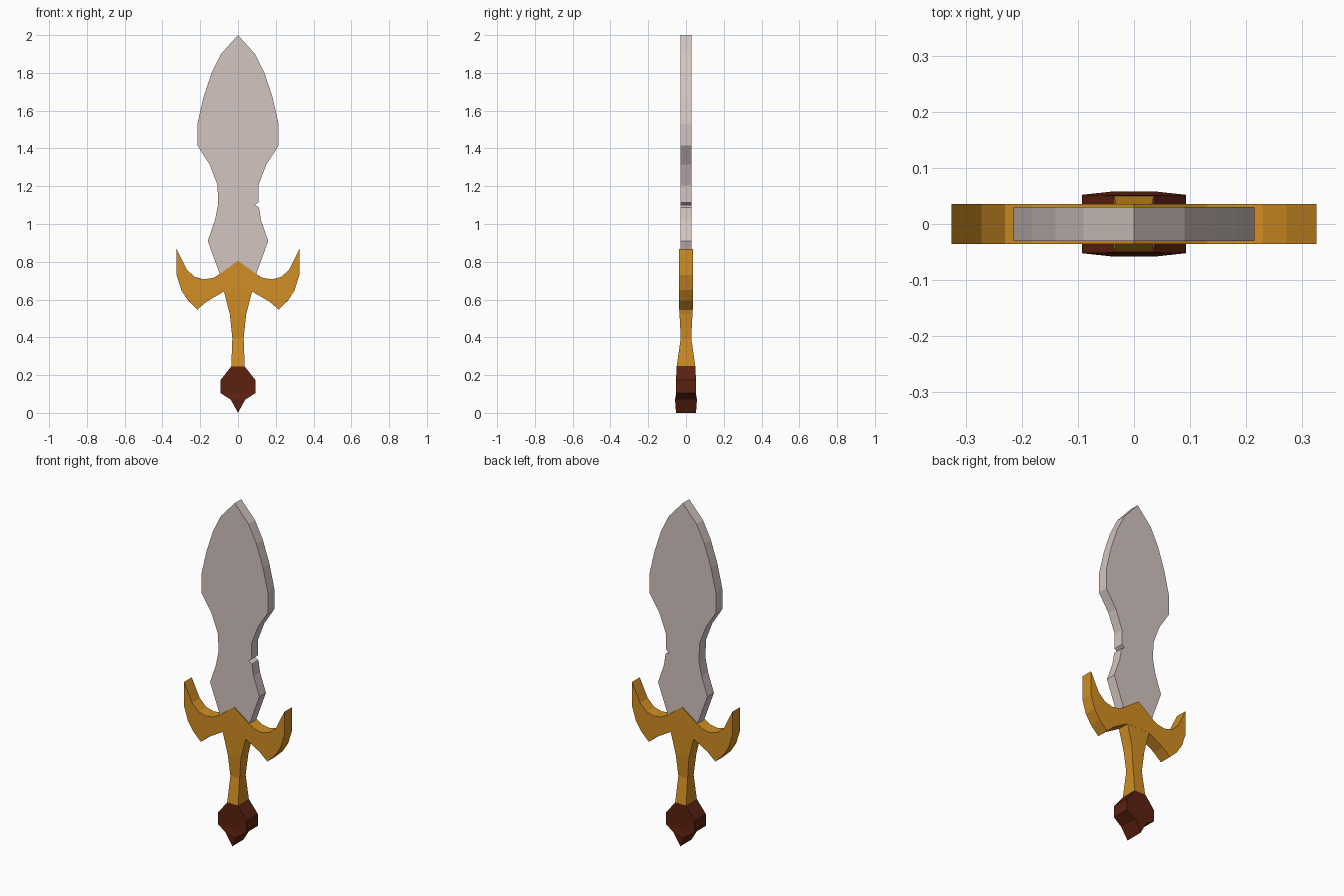
import bpy, bmesh

if "Cube" in bpy.data.objects:
    bpy.data.objects.remove(bpy.data.objects["Cube"])


def material(name, rgb):
    m = bpy.data.materials.new(name)
    m.diffuse_color = (*rgb, 1)
    m.use_nodes = True
    m.node_tree.nodes["Principled BSDF"].inputs["Base Color"].default_value = m.diffuse_color
    return m


STEEL = material("pale steel", (0.65, 0.56, 0.53))
GOLD = material("gold", (0.64, 0.27, 0.017))
MAROON = material("dark maroon", (0.108, 0.015, 0.005))


def slab(name, stations, mat):
    """Strip of cross-sections; each station is (x1, z1, x2, z2, half depth)."""
    bm = bmesh.new()
    rings = []
    for x1, z1, x2, z2, y in stations:
        rings.append([bm.verts.new(p) for p in
                      ((x1, -y, z1), (x2, -y, z2), (x2, y, z2), (x1, y, z1))])
    for a, b in zip(rings, rings[1:]):
        for i in range(4):
            j = (i + 1) % 4
            bm.faces.new((a[i], a[j], b[j], b[i]))
    bm.faces.new(rings[0])
    bm.faces.new(rings[-1])
    # collapse pointed ends into single edges
    bmesh.ops.remove_doubles(bm, verts=bm.verts, dist=0.0005)
    bmesh.ops.recalc_face_normals(bm, faces=bm.faces)
    me = bpy.data.meshes.new(name)
    bm.to_mesh(me)
    bm.free()
    me.materials.append(mat)
    ob = bpy.data.objects.new(name, me)
    bpy.context.collection.objects.link(ob)
    return ob


def rows(points):
    """Symmetric horizontal stations from (half width, z, half depth)."""
    return [(-x, z, x, z, y) for x, z, y in points]


# leaf-shaped blade with a small nick in the right edge
blade = rows([(x, z, 0.03) for x, z in (
    (0, 2.0), (0.09, 1.9), (0.14, 1.8), (0.183, 1.67), (0.215, 1.53),
    (0.215, 1.415), (0.15, 1.315), (0.108, 1.205))])
blade += [(-0.106, 1.115, 0.108, 1.115, 0.03),
          (-0.106, 1.1, 0.09, 1.1, 0.03),
          (-0.108, 1.088, 0.111, 1.088, 0.03)]
blade += rows([(0.122, 1.02, 0.03), (0.16, 0.91, 0.03),
               (0.1, 0.745, 0.03), (0.08, 0.69, 0.03)])
slab("blade", blade, STEEL)

# horned crossguard: upper and lower outline pairs, mirrored across the centre
D = 0.036
wing = [(0.325, 0.868, 0.325, 0.73, D), (0.272, 0.76, 0.30, 0.65, D),
        (0.23, 0.72, 0.265, 0.595, D), (0.18, 0.707, 0.215, 0.547, D),
        (0.13, 0.715, 0.165, 0.59, D), (0.1, 0.733, 0.075, 0.642, D)]
mirrored = [(-a, b, -c, d, y) for a, b, c, d, y in reversed(wing)]
slab("crossguard", wing + [(0, 0.806, 0, 0.642, D)] + mirrored, GOLD)

# waisted grip
slab("grip", rows([(0.074, 0.655, 0.0355), (0.074, 0.642, 0.0355),
                   (0.043, 0.52, 0.034), (0.03, 0.395, 0.028),
                   (0.036, 0.235, 0.051)]), GOLD)

# pointed pommel
slab("pommel", rows([(0.036, 0.245, 0.051), (0.093, 0.173, 0.052),
                     (0.093, 0.105, 0.052), (0.038, 0.07, 0.058),
                     (0, 0.0, 0.053)]), MAROON)
